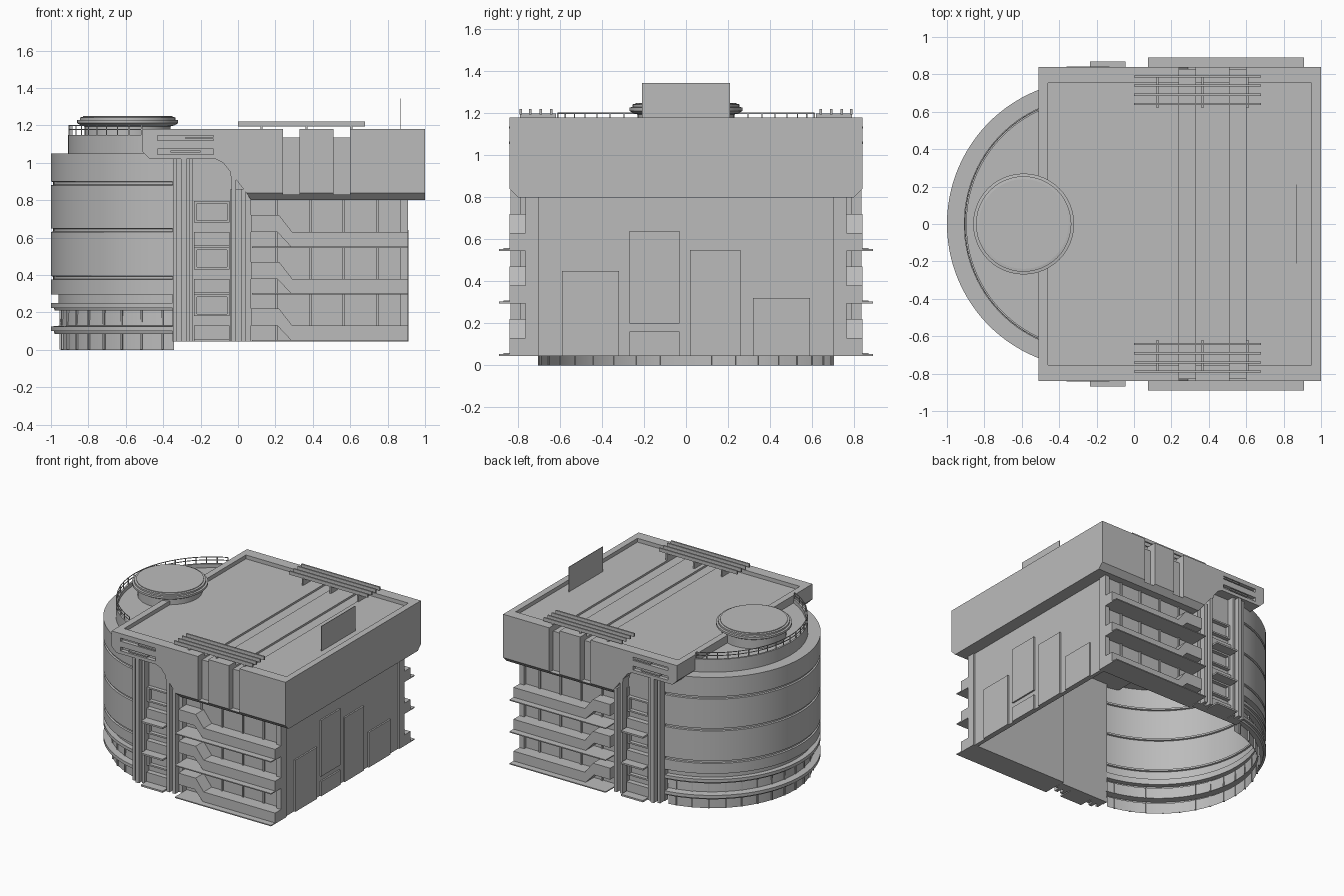
import bpy, bmesh, math
from mathutils import Matrix, Vector

old = bpy.data.objects.get("Cube")
if old:
    bpy.data.objects.remove(old, do_unlink=True)

grey = bpy.data.materials.new("concrete_grey")
grey.use_nodes = True
COLOR = (0.5, 0.5, 0.5, 1)
grey.diffuse_color = COLOR
grey.node_tree.nodes["Principled BSDF"].inputs["Base Color"].default_value = COLOR


def finish(name, bm, smooth=False):
    mesh = bpy.data.meshes.new(name)
    bmesh.ops.recalc_face_normals(bm, faces=bm.faces)
    bm.to_mesh(mesh)
    bm.free()
    mesh.materials.append(grey)
    ob = bpy.data.objects.new(name, mesh)
    bpy.context.collection.objects.link(ob)
    if smooth:
        bpy.ops.object.select_all(action='DESELECT')
        ob.select_set(True)
        bpy.context.view_layer.objects.active = ob
        bpy.ops.object.shade_smooth_by_angle(angle=math.radians(30))
    return ob


def add_box(bm, x0, x1, y0, y1, z0, z1):
    mid = Vector((x0 + x1, y0 + y1, z0 + z1)) / 2
    size = Matrix.Diagonal((x1 - x0, abs(y1 - y0), z1 - z0, 1))
    bmesh.ops.create_cube(bm, size=1, matrix=Matrix.Translation(mid) @ size)


def add_prism(bm, pts, y0, y1):
    """Extrude an xz outline from y0 to y1."""
    face = bm.faces.new([bm.verts.new((x, y0, z)) for x, z in pts])
    out = bmesh.ops.extrude_face_region(bm, geom=[face])
    moved = [v for v in out["geom"] if isinstance(v, bmesh.types.BMVert)]
    bmesh.ops.translate(bm, verts=moved, vec=(0, y1 - y0, 0))


def boxes(name, items):
    bm = bmesh.new()
    for item in items:
        add_box(bm, *item)
    return finish(name, bm)


def both(name, items):
    """Boxes repeated on the front and the back facade."""
    for side, s in (("front", -1), ("back", 1)):
        boxes(f"{side}_{name}", [(a, b, s * c, s * d, e, f) for a, b, c, d, e, f in items])


def lathe(name, profile, centre, start, sweep, steps):
    bm = bmesh.new()
    verts = [bm.verts.new((r, 0, z)) for r, z in profile]
    edges = [bm.edges.new(p) for p in zip(verts, verts[1:])]
    bmesh.ops.rotate(bm, verts=verts, matrix=Matrix.Rotation(start, 3, 'Z'))
    bmesh.ops.spin(bm, geom=verts + edges, axis=(0, 0, 1), cent=(0, 0, 0),
                   angle=sweep, steps=steps)
    bmesh.ops.remove_doubles(bm, verts=bm.verts, dist=0.0002)
    bmesh.ops.translate(bm, verts=bm.verts, vec=centre)
    return finish(name, bm, True)


# Overhanging roof block: stepped outline, then recesses cut away
bm = bmesh.new()
add_prism(bm, [(-.51, 1.18), (-.51, 1.06), (-.47, 1.02), (-.12, 1.02), (-.08, 1.0),
               (-.04, .95), (-.04, .93), (-.01, .91), (.045, .84), (.07, .8),
               (1, .8), (1, 1.18)], -.84, .84)
roof = finish("roof_block", bm)

cutters = [boxes("roof_recess_cutter", [(-.46, .95, -.755, .755, 1.15, 1.3)])]
for x0 in (.24, .51):
    x1 = x0 + .09
    cutters.append(boxes("channel_cutter", [(x0, x1, -.95, .95, 1.135, 1.3)]))
    for s in (-1, 1):
        cutters.append(boxes("groove_cutter", [(x0, x1, s * .79, s * .95, .83, 1.25)]))
for s in (-1, 1):
    for z0, z1 in ((1.12, 1.145), (1.045, 1.075)):
        cutters.append(boxes("slot_cutter", [(-.43, -.13, s * .81, s * .95, z0, z1)]))
    bm = bmesh.new()
    ring = [(s * .79, .79), (s * .85, .79), (s * .85, .85)]
    ends = [[bm.verts.new((x, y, z)) for y, z in ring] for x in (-.3, 1.2)]
    bm.faces.new(ends[0])
    bm.faces.new(ends[1][::-1])
    for i in range(3):
        j = (i + 1) % 3
        bm.faces.new((ends[0][i], ends[0][j], ends[1][j], ends[1][i]))
    cutters.append(finish("chamfer_cutter", bm))
for c in cutters:
    mod = roof.modifiers.new("cut", 'BOOLEAN')
    mod.operation, mod.solver, mod.object = 'DIFFERENCE', 'EXACT', c
graph = bpy.context.evaluated_depsgraph_get()
cut_mesh = bpy.data.meshes.new_from_object(roof.evaluated_get(graph))
roof.modifiers.clear()
roof.data = cut_mesh
for c in cutters:
    bpy.data.objects.remove(c, do_unlink=True)

# Slot louvre lips, roof slats and upright roof panel
both("slot_bars", [(-.28, -.13, .81, .842, 1.127, 1.137), (-.36, -.2, .81, .842, 1.055, 1.065)])
slats = [(0, .68, y, y + .012, 1.195, 1.222) for y in (.635, .685, .735, .782)]
slats += [(x, x + .012, .62, .79, 1.14, 1.2) for x in (.12, .36, .6)]
both("roof_slats", slats)
boxes("roof_panel", [(.868, .872, -.21, .21, 1.13, 1.345)])

# Round wing: one stepped profile swept through the half circle
C = (-.23, 0, 0)
profile = [(.715, 0), (.715, .085), (.75, .085), (.755, .1), (.77, .1), (.77, .125),
           (.72, .13), (.715, .21), (.75, .21), (.755, .225), (.77, .225), (.77, .25),
           (.73, .25), (.73, .295), (.77, .295)]
for z in (.385, .64, .89):
    profile += [(.77, z - .01), (.758, z - .007), (.758, z + .007), (.77, z + .01)]
profile += [(.77, 1.05), (.68, 1.05), (.68, 1.15), (.665, 1.15), (.665, 1.12), (0, 1.12)]
lathe("round_wing", profile, C, math.radians(99), math.radians(162), 48)

# Window bars in the two low bands of the round wing
bm = bmesh.new()
for i in range(17):
    turn = Matrix.Translation(C) @ Matrix.Rotation(math.radians(104 + i * 9.5), 4, 'Z')
    for z in (.045, .17):
        bmesh.ops.create_cube(bm, size=1, matrix=turn @ Matrix.Translation((.718, 0, z))
                              @ Matrix.Diagonal((.014, .01, .085, 1)))
finish("round_wing_window_bars", bm)

# Terrace railing
for z in (1.175, 1.198):
    lathe("railing_bar", [(.672, z), (.676, z), (.676, z + .005), (.672, z + .005), (.672, z)],
          C, math.radians(115), math.radians(130), 36)
bm = bmesh.new()
for i in range(21):
    a = math.radians(115 + i * 6.5)
    x, y = C[0] + .674 * math.cos(a), .674 * math.sin(a)
    add_box(bm, x - .003, x + .003, y - .003, y + .003, 1.14, 1.2)
finish("railing_posts", bm)

# Round roof pad
lathe("round_pad", [(0, 1.1), (.23, 1.1), (.23, 1.195), (.25, 1.2), (.27, 1.212), (.27, 1.228),
                    (.255, 1.23), (.255, 1.243), (.24, 1.245), (.24, 1.25), (0, 1.25)],
      (-.59, 0, 0), 0, math.tau, 48)

# Outer walls, left hollow underneath
both("wall", [(-.35, .07, .72, .76, .045, 1.03), (.07, .88, .7, .74, .045, .81),
              (.87, .91, .7, .765, .045, .81)])
boxes("right_wall", [(.87, .9, -.73, .73, .045, .81)])
boxes("right_wall_panels", [(.9, .912, y0, y1, z0, z1) for y0, y1, z0, z1 in (
    (-.59, -.32, .045, .45), (-.27, -.03, .2, .64), (-.27, -.03, .045, .16),
    (.02, .26, .045, .55), (.32, .59, .045, .32))])

# Stepped pillars on both facades
both("outer_pillar", [(-.345, -.24, .75, .79, .045, 1.03), (-.345, -.325, .75, .815, .045, 1.03),
                      (-.305, -.275, .75, .835, .045, 1.03), (-.262, -.24, .75, .815, .045, 1.03)])
both("inner_pillar", [(-.04, .07, .75, .79, .045, .86), (-.035, -.01, .75, .835, .045, .95),
                      (.015, .04, .75, .835, .045, .86)])

# Three storeys: cranked wide balconies, small balconies and window bays
floors = (.05, .3, .55)
for side, s in (("front", -1), ("back", 1)):
    for level, z in enumerate(floors, 1):
        bm = bmesh.new()
        add_prism(bm, [(.07, z + .08), (.21, z + .08), (.285, z), (.91, z), (.91, z + .08),
                       (.29, z + .08), (.22, z + .17), (.07, z + .17)], s * .73, s * .84)
        finish(f"{side}_balcony_{level}", bm)
both("balcony_flanges", [(.075, .91, .72, .89, z - .005, z + .003) for z in floors])
both("small_balcony_flanges", [(-.235, -.045, .74, .87, z - .005, z + .008) for z in floors])
both("small_balcony_fronts", [(-.235, -.045, .75, .8, z, z + .08) for z in floors])

bays = []
for z in floors:
    z0, z1 = z + .13, z + .245
    bays += [(-.235, -.22, .75, .79, z0, z1), (-.06, -.045, .75, .79, z0, z1),
             (-.235, -.045, .75, .79, z0, z0 + .012), (-.235, -.045, .75, .79, z1 - .012, z1)]
both("window_frames", bays)
both("window_dividers", [(x, x + .012, .73, .752, .05, .8) for x in (.2, .38, .56, .74)])
